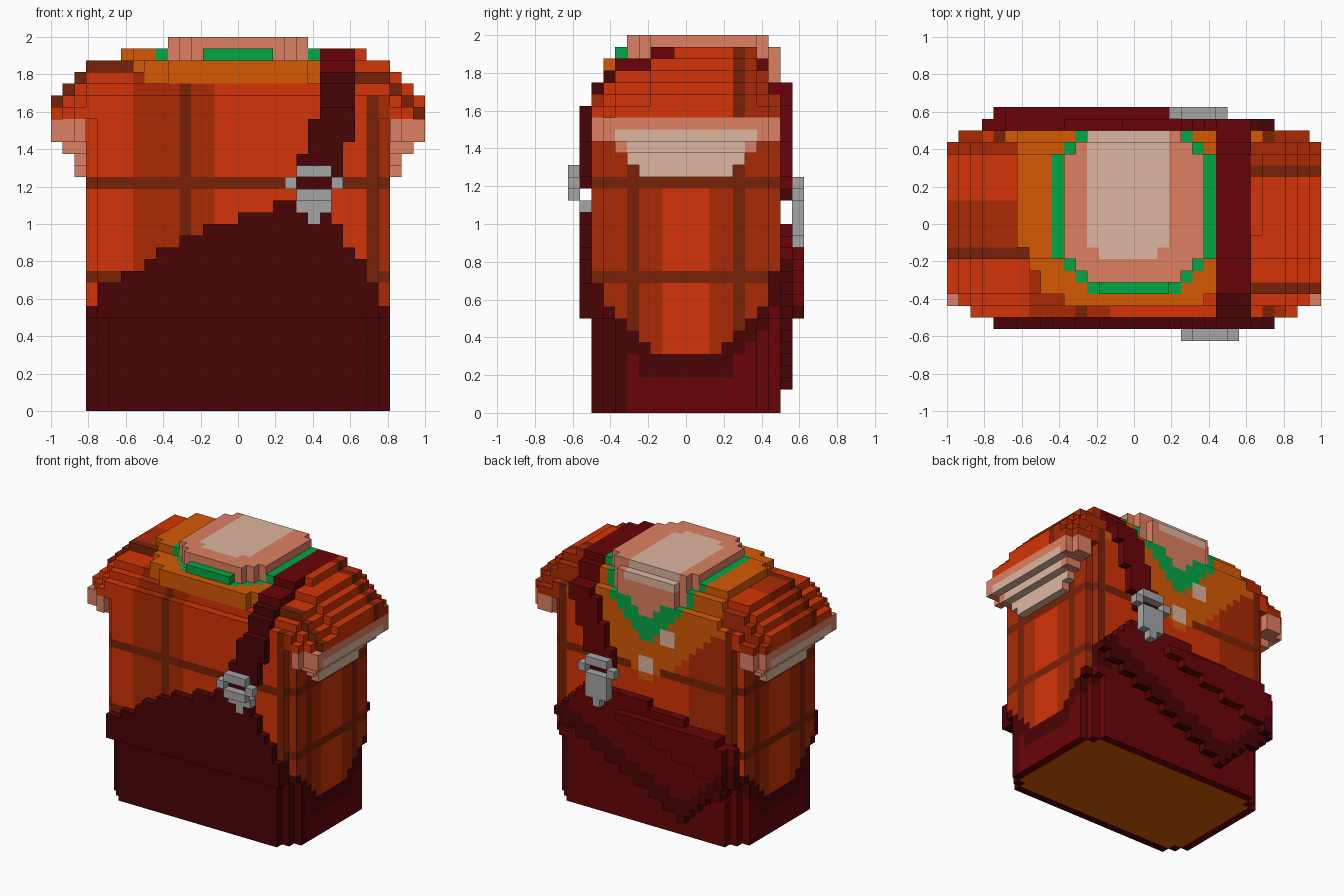
import bpy
import bmesh
import math
from mathutils import Vector

cube = bpy.data.objects.get("Cube")
if cube:
    bpy.data.objects.remove(cube)

V = 1 / 16            # block size
NX, NY, NZ = 32, 20, 32

# Palette
PALETTE = {
    "orange_cloth": "D43406", "rust_cloth": "AC2A05", "brown_stripe": "782207",
    "amber_collar": "D65A04", "salmon_skin": "DE8062", "pale_skin": "DEB6A0",
    "green_undershirt": "04A646", "dark_maroon": "4A0305",
    "maroon": "680407", "grey_metal": "A5A5A5",
}


def linear(pair):
    c = int(pair, 16) / 255
    return c / 12.92 if c < 0.04045 else ((c + 0.055) / 1.055) ** 2.4


def make_material(name, code):
    rgba = (linear(code[:2]), linear(code[2:4]), linear(code[4:]), 1)
    m = bpy.data.materials.new(name)
    m.use_nodes = True
    m.diffuse_color = rgba
    for node in m.node_tree.nodes:
        if node.type == "BSDF_PRINCIPLED":
            node.inputs["Base Color"].default_value = rgba
            node.inputs["Roughness"].default_value = 0.9
    return m


MATS = {n: make_material(n, c) for n, c in PALETTE.items()}
cells = {}


def centre(i, j, k):
    return Vector(((i + .5) * V - 1, (j + .5) * V - .625, (k + .5) * V))


def fill(part, rule):
    """Every block for which the rule names a colour joins the part."""
    for i in range(NX):
        for j in range(NY):
            for k in range(NZ):
                colour = rule(*centre(i, j, k))
                if colour:
                    cells[i, j, k] = (part, colour)


def near(a, b):
    return abs(a - b) < V / 2


# Outline rules shared by the parts
def top(x, y):
    """Rounded shoulder height."""
    ax, ay = abs(x), abs(y)
    if y < 0:
        drop = 3 if ay > .44 else 2 if ay > .375 else 1 if ay > .1875 else 0
    else:
        drop = 3 if ay > .44 else 1 if ay > .375 else 0
    if -.625 < x < .6875 and -.0625 < y < .375:
        drop = -1
    slope = max(0, math.ceil((ax - .8125) / V)) if ax > .8 else 0
    return max(1.5625 if y < 0 else 1.625, 1.875 - V * (drop + slope))


def front_hem(x):
    return min(.63 + .55 * (x + .8), .97 + .35 * (x + .19), 1.12,
               1.02 - 1.4 * (x - .5))


def back_hem(x):
    return min(1.02 - .2 * max(0, .2 - x), 1 - 1.1 * (x - .5))


def side_hem(y):
    return .31 + 1.3 * max(0, abs(y) - .19)


def in_body(x, y, z):
    corner = 1.2 if z > .5 else 1.14
    return abs(x) < .8125 and abs(y) < .5 and abs(x) + abs(y) < corner


def hem(x, y):
    return front_hem(x) if y < -.44 else back_hem(x) if y > .44 else side_hem(y)


# Plaid cloth, chosen per face from its place and direction n
def plaid(p, n):
    x, y, z = p
    if z > 1.5 and (abs(x) > .8125 or (z > 1.7 and abs(x) > .56)):
        if x < 0:
            return ("brown_stripe" if near(y, -.156) else "rust_cloth"
                    if -.125 < y < .125 or y > .4 else "orange_cloth")
        return ("brown_stripe" if near(y, .281) or (near(y, -.344) and not n.x)
                else "rust_cloth" if y > .3 else "orange_cloth")
    if near(z, 1.219) or near(z, .719):
        return "brown_stripe"
    if n.x:
        return ("brown_stripe" if near(abs(y), .281) else
                "rust_cloth" if abs(y) > .12 else "orange_cloth")
    if near(x, .719) or near(x, -.719 if y > .3 else -.281):
        return "brown_stripe"
    mid = -.7 < x < -.4 if y > .3 else -.56 < x < -.12
    return "rust_cloth" if mid or x > .75 else "orange_cloth"


# Bare arm inside the cuff, also chosen per face
def arm(p, n):
    inside = abs(p.y) < (.36 if p.z > 1.44 else .3) and p.z < 1.5
    return "pale_skin" if inside and not n.y else "salmon_skin"


PATTERNS = {"plaid": plaid, "arm": arm}


def collar_zone(x, y):
    return -.62 < x < .6 and (y > 0 or (x / .62) ** 2 + (y / .53) ** 2 < 1)


def shirt(x, y, z):
    if z > top(x, y) or not (in_body(x, y, z) and z > hem(x, y)):
        return None
    if y > .44 and z > 1.09 + .85 * abs(x):
        return "amber_collar"
    return "amber_collar" if z > 1.75 and collar_zone(x, y) else "plaid"


fill("plaid_shirt", shirt)


# Short sleeves, cut on a slant to show the arm
def sleeve(x, y, z):
    ax, ay = abs(x), abs(y)
    reach = .4375 if ax > (.875 if y < 0 else .9375) else .5
    inner = .8125 if z < 1.5625 else .6875
    if ax < inner or ay > reach or z > top(x, y) or in_body(x, y, z):
        return None
    low = 1.4375 if ax > .9375 else 1.375 if ax > .875 else 1.25
    low = max(low, 1.4375 if ay > .375 else 1.375 if ay > .34 else
              1.3125 if ay > .28 else 1.25)
    if z > low:
        return "arm" if z < 1.5625 else "plaid"


fill("sleeves", sleeve)


# Trousers with a plain flat base
def trousers(x, y, z):
    if not in_body(x, y, z) or z > hem(x, y):
        return None
    inner = abs(x) < .75 and abs(y) < .4375 and abs(x) + abs(y) < 1.08
    if inner and z < V:
        return "amber_collar"
    band = abs(x) > .6 and z > side_hem(y) - .14
    return "dark_maroon" if y < -.3 or band else "maroon"


fill("trousers", trousers)


def front_bib(x, y, z):
    if -.5625 < y < -.5 and abs(x) < .75 and .5 < z < front_hem(x):
        return "dark_maroon"


fill("front_bib", front_bib)


# Pointed flap on the back, two layers thick
def back_flap(x, y, z):
    if not (.5 < y < .625 and -.8125 < x < .75) or z > back_hem(x):
        return None
    d = x + .35
    edge = .125 + (.5 * d if d > 0 else -.9 * d)
    if y > .5625 and not (-.75 < x < .1875 and .5 + .35 * (x + .75) < z < .875):
        return None
    if z < edge:
        return None
    return "dark_maroon" if z < edge + .16 else "maroon"


fill("back_flap", back_flap)


# Raised collar, undershirt and neck
def collar(x, y, z):
    rim = min(1.9375, top(x, y) + V) if y > 0 else 1.875 if y < -.1875 else 1.9375
    if collar_zone(x, y) and -.4375 < y < .5 and rim > z > min(1.75, rim - V):
        return "amber_collar"


fill("collar", collar)


def neckline(x, y, half, front, cut_front, cut_back):
    limit = cut_front if y < 0 else cut_back
    return abs(x) < half and front < y < .5 and abs(x) + abs(y) < limit


def undershirt(x, y, z):
    rim = 1.875 if y < 0 and .1875 < abs(x) < .375 else 1.9375
    if y > .375:
        rim = 1.75 if y > .44 else 1.875
    on_top = neckline(x, y, .4375, -.375, .6, .8) and 1.6 < z < rim
    on_back = .4375 < y < .5 and 1.4 + abs(x) < z < 1.75
    if on_back or (on_top and y < .44):
        return "green_undershirt"


fill("undershirt", undershirt)


def neck(x, y, z):
    if z > 1.9375 and y > .4375:
        return None
    on_top = neckline(x, y, .375, -.3125, .51, .7) and z > 1.75
    on_back = .4375 < y < .5 and 1.63 + .8 * abs(x) < z < 1.9375 and abs(x) < .25
    if not (on_top or on_back):
        return None
    pale = -.25 < x < .1875 and y > -.1875 and abs(x + .03) - y < .29
    return "pale_skin" if pale and z > 1.875 else "salmon_skin"


fill("neck", neck)


# Shirt buttons, set flush into the placket
def buttons(x, y, z):
    for bx, bz in ((-.1875, 1.5), (0, 1.25)):
        if .4375 < y < .5 and abs(x - bx) < V and abs(z - bz) < V:
            return "pale_skin"


fill("buttons", buttons)


# Shoulder strap over the torso
def strap(x, y, z):
    if y < 0:
        lo, hi = .43 - .4 * max(0, 1.6 - z), .625 - .4 * max(0, 1.5 - z)
    else:
        bend = .32 * max(0, 1.75 - z)
        lo, hi = .43 - bend, .63 - bend
    if .5 < abs(y) < .5625:
        on = 1.1875 < z < (1.625 if y < 0 else 1.75)
    else:
        on = abs(y) < .5 and 1.6 < z < min(1.9375, top(x, y) + V)
    if on and lo < x < hi:
        return "dark_maroon" if y < -.3 and z < 1.8 else "maroon"


fill("shoulder_strap", strap)


# Buckles, front and back; lift lengthens the lower tongue
def buckle(cx, base, side, lift):
    def rule(x, y, z):
        dx, h, d = abs(x - cx), z - base, y * side
        outer = .5625 < d < .625
        slot = .1875 < h - lift < .25
        if dx < .1 and .125 < h < .3125 + lift or dx < .16 and slot:
            if outer and not (slot and dx < .09):
                return "grey_metal"
            if slot and dx < .09 and .5 < d < .5625:
                return "dark_maroon"
        low = dx < .1 and .0625 < h < .125 or dx < .04 and 0 < h < .0625
        under = .5 < d < .5625 if side < 0 else outer
        return "grey_metal" if low and under else None
    return rule


fill("front_buckle", buckle(.40625, 1.0, -1, 0))
fill("back_buckle", buckle(.34375, .875, 1, V))

# Turn each part's exposed block sides into a mesh
SIDES = [Vector(s) for s in ((1, 0, 0), (-1, 0, 0), (0, 1, 0),
                             (0, -1, 0), (0, 0, 1), (0, 0, -1))]
for part in dict.fromkeys(p for p, c in cells.values()):
    colours = []
    bm = bmesh.new()
    for (i, j, k), (owner, base) in cells.items():
        if owner != part:
            continue
        mid = centre(i, j, k)
        for n in SIDES:
            if (i + int(n.x), j + int(n.y), k + int(n.z)) in cells:
                continue
            colour = PATTERNS[base](mid, n) if base in PATTERNS else base
            if colour not in colours:
                colours.append(colour)
            u = Vector((n.y, n.z, n.x))
            w = n.cross(u)
            corners = [mid + (n + a * u + b * w) * V / 2
                       for a, b in ((-1, -1), (1, -1), (1, 1), (-1, 1))]
            face = bm.faces.new([bm.verts.new(c) for c in corners])
            face.material_index = colours.index(colour)
    bmesh.ops.remove_doubles(bm, verts=bm.verts, dist=V / 100)
    mesh = bpy.data.meshes.new(part)
    bm.to_mesh(mesh)
    bm.free()
    for c in colours:
        mesh.materials.append(MATS[c])
    bpy.context.collection.objects.link(bpy.data.objects.new(part, mesh))
